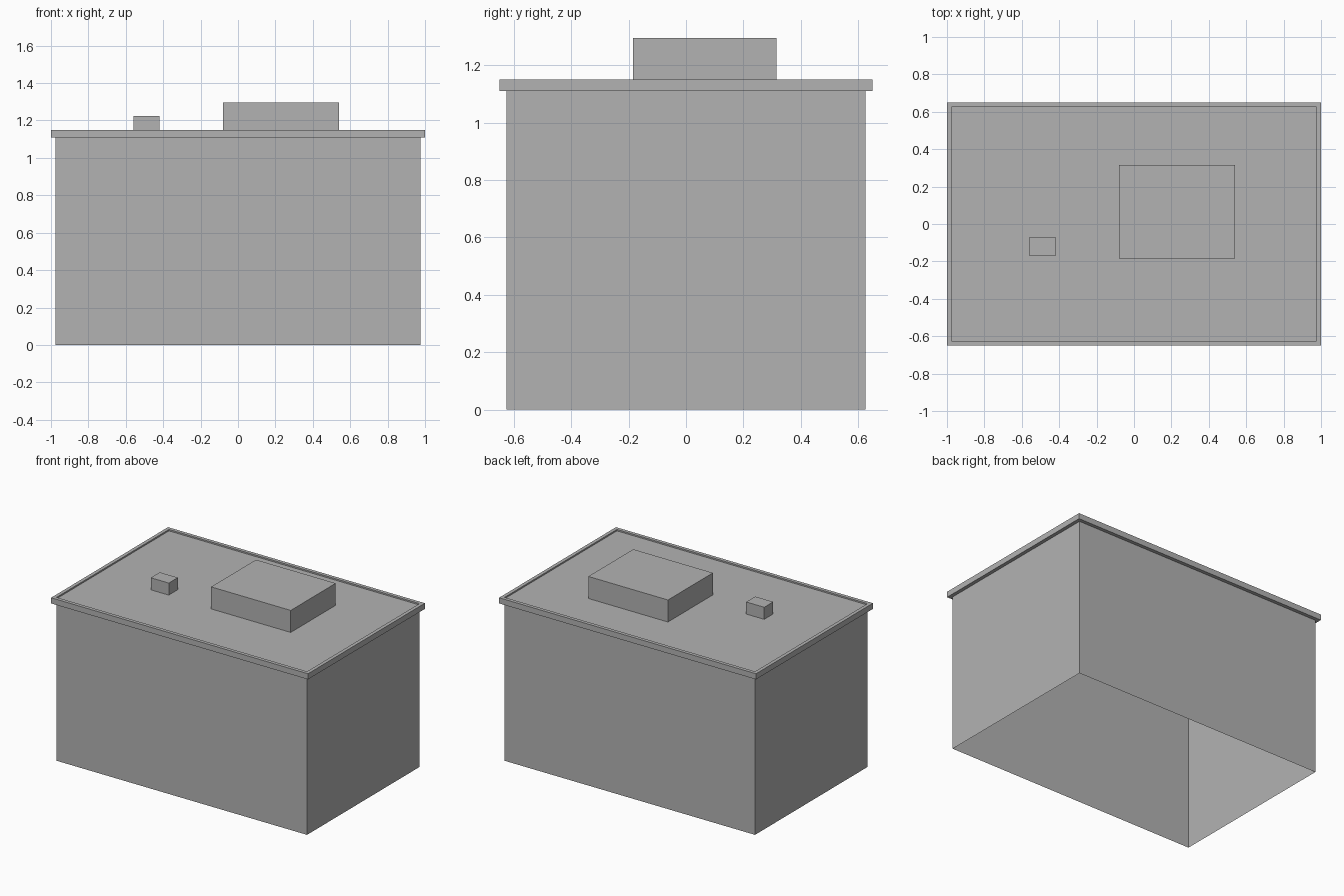
import bpy
import bmesh

cube = bpy.data.objects.get("Cube")
if cube:
    bpy.data.objects.remove(cube, do_unlink=True)

grey = bpy.data.materials.new("concrete grey")
grey.use_nodes = True
colour = (0.45, 0.45, 0.45, 1)
grey.diffuse_color = colour
grey.node_tree.nodes["Principled BSDF"].inputs["Base Color"].default_value = colour

WALL_X, WALL_Y = 0.975, 0.625
RIM_X, RIM_Y = 1.0, 0.65
RIM_BOTTOM, ROOF, RIM_TOP = 1.11, 1.14, 1.15


def finish(name, bm):
    bmesh.ops.recalc_face_normals(bm, faces=bm.faces)
    mesh = bpy.data.meshes.new(name)
    bm.to_mesh(mesh)
    bm.free()
    mesh.materials.append(grey)
    obj = bpy.data.objects.new(name, mesh)
    bpy.context.collection.objects.link(obj)
    return obj


def rectangle(bm, x, y, z):
    corners = ((-x, -y), (x, -y), (x, y), (-x, y))
    return [bm.verts.new((cx, cy, z)) for cx, cy in corners]


def bridge(bm, a, b):
    for i in range(4):
        j = (i + 1) % 4
        bm.faces.new((a[i], a[j], b[j], b[i]))


def open_box(name, x0, x1, y0, y1, z0, z1):
    """Box with four sides and a lid, open underneath."""
    bm = bmesh.new()
    x, y = (x1 - x0) / 2, (y1 - y0) / 2
    low, high = rectangle(bm, x, y, z0), rectangle(bm, x, y, z1)
    bridge(bm, low, high)
    bm.faces.new(high)
    obj = finish(name, bm)
    obj.location = ((x0 + x1) / 2, (y0 + y1) / 2, 0)
    return obj


# Hollow building shell with flat roof
open_box("building_walls", -WALL_X, WALL_X, -WALL_Y, WALL_Y, 0, ROOF)

# Overhanging rim around the roof
bm = bmesh.new()
loops = [rectangle(bm, x, y, z) for x, y, z in (
    (WALL_X, WALL_Y, RIM_BOTTOM), (RIM_X, RIM_Y, RIM_BOTTOM),
    (RIM_X, RIM_Y, RIM_TOP), (WALL_X, WALL_Y, RIM_TOP))]
for k in range(4):
    bridge(bm, loops[k], loops[(k + 1) % 4])
finish("roof_rim", bm)

# Rooftop units
open_box("large_roof_unit", -0.08, 0.54, -0.185, 0.315, ROOF, 1.295)
open_box("small_roof_vent", -0.56, -0.42, -0.17, -0.07, ROOF, 1.225)
